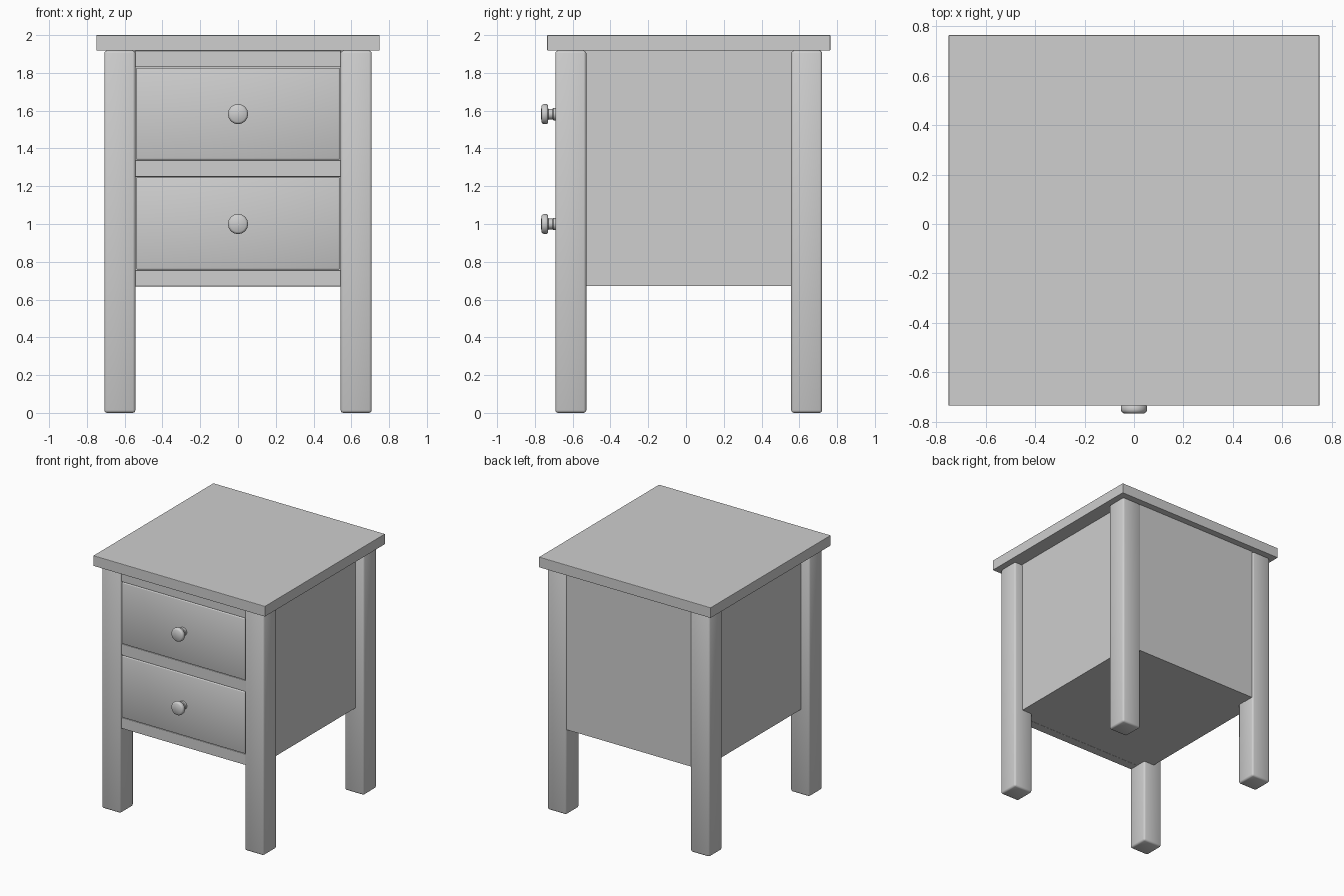
import bpy
import bmesh
import math

cube = bpy.data.objects.get("Cube")
if cube:
    bpy.data.objects.remove(cube, do_unlink=True)

grey = bpy.data.materials.new("plain_grey")
grey.use_nodes = True
grey.diffuse_color = (0.62, 0.62, 0.62, 1)
grey.node_tree.nodes["Principled BSDF"].inputs["Base Color"].default_value = (0.62, 0.62, 0.62, 1)


def finish(name, bm, smooth):
    """Turn a bmesh into a named object with the grey material."""
    bmesh.ops.recalc_face_normals(bm, faces=bm.faces[:])
    for face in bm.faces:
        face.smooth = smooth
    mesh = bpy.data.meshes.new(name)
    bm.to_mesh(mesh)
    bm.free()
    mesh.materials.append(grey)
    obj = bpy.data.objects.new(name, mesh)
    bpy.context.collection.objects.link(obj)
    return obj


def box(name, x, y, z, bevel=0, smooth=False):
    """Box from (low, high) ranges, with optional rounded edges."""
    bm = bmesh.new()
    bmesh.ops.create_cube(bm, size=1)
    for v in bm.verts:
        for axis, (low, high) in enumerate((x, y, z)):
            v.co[axis] = low if v.co[axis] < 0 else high
    if bevel:
        bmesh.ops.bevel(bm, geom=bm.edges[:], offset=bevel, segments=2,
                        profile=0.5, affect='EDGES')
    return finish(name, bm, smooth)


def knob(name, z, profile, sides=32):
    """Turned knob: a (radius, y) profile spun around the y axis."""
    bm = bmesh.new()
    points = [bm.verts.new((r, y, z)) for r, y in profile]
    edges = [bm.edges.new(pair) for pair in zip(points, points[1:])]
    bmesh.ops.spin(bm, geom=points + edges, cent=(0, 0, z), axis=(0, 1, 0),
                   angle=math.tau, steps=sides)
    bmesh.ops.remove_doubles(bm, verts=bm.verts[:], dist=0.0005)
    obj = finish(name, bm, True)
    bpy.ops.object.select_all(action='DESELECT')
    obj.select_set(True)
    bpy.context.view_layer.objects.active = obj
    bpy.ops.object.shade_smooth_by_angle(angle=math.radians(50))


# Table top
box("table_top", (-0.75, 0.75), (-0.735, 0.764), (1.918, 2.0), bevel=0.003)

# Four square legs with softened edges
for side, x in (("right", (-0.708, -0.543)), ("left", (0.543, 0.708))):
    for end, y in (("front", (-0.692, -0.528)), ("back", (0.557, 0.721))):
        box(f"{end}_{side}_leg", x, y, (0, 1.918), bevel=0.014, smooth=True)

# Cabinet: core with sides set in from the legs, and a back board flush with them
box("cabinet_core", (-0.635, 0.635), (-0.62, 0.64), (0.672, 1.918))
box("back_panel", (-0.544, 0.544), (0.63, 0.712), (0.67, 1.918))

# Front rails above, between and below the drawers
for name, z in (("bottom", (0.67, 0.756)), ("middle", (1.25, 1.338)), ("top", (1.83, 1.918))):
    box(f"{name}_rail", (-0.544, 0.544), (-0.682, -0.61), z, bevel=0.003)

# Drawer fronts and their knobs
knob_profile = [(0, -0.767), (0.042, -0.766), (0.050, -0.76), (0.053, -0.752),
                (0.053, -0.738), (0.048, -0.731), (0.028, -0.729),
                (0.028, -0.706), (0.033, -0.702), (0.033, -0.67)]
for name, z, centre in (("lower", (0.759, 1.247), 1.0), ("upper", (1.341, 1.827), 1.582)):
    box(f"{name}_drawer", (-0.538, 0.538), (-0.685, -0.61), z, bevel=0.006, smooth=True)
    knob(f"{name}_knob", centre, knob_profile)
